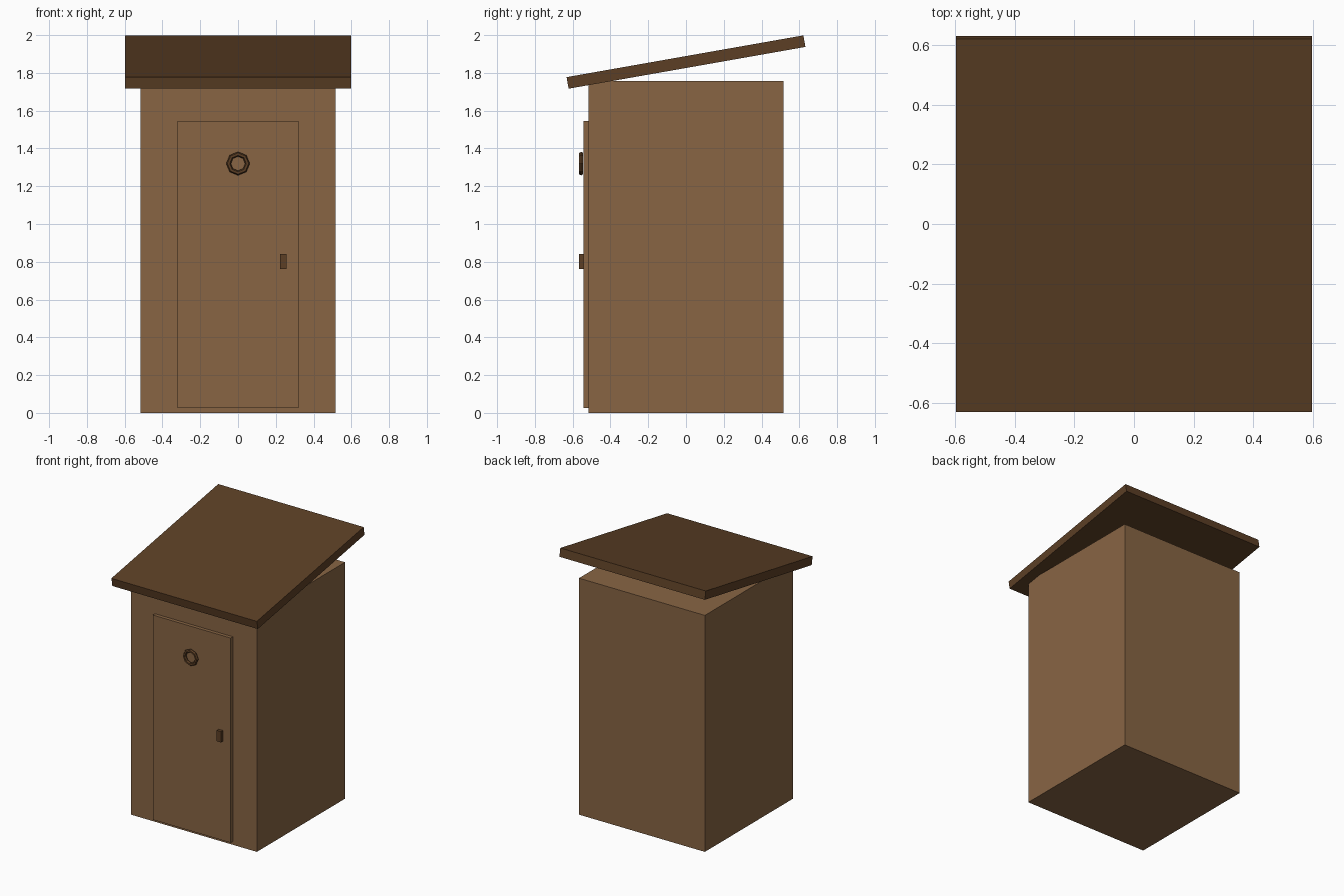
import bpy
import math

if "Cube" in bpy.data.objects:
    bpy.data.objects.remove(bpy.data.objects["Cube"], do_unlink=True)


def srgb(*rgb):
    return tuple((c / 255 / 12.92) if c < 11 else ((c / 255 + 0.055) / 1.055) ** 2.4 for c in rgb) + (1.0,)


def material(name, color):
    mat = bpy.data.materials.new(name)
    mat.use_nodes = True
    mat.diffuse_color = color
    mat.node_tree.nodes["Principled BSDF"].inputs["Base Color"].default_value = color
    return mat


def box(name, center, size, mat, tilt=0.0):
    bpy.ops.mesh.primitive_cube_add(size=1, location=center, rotation=(tilt, 0, 0))
    obj = bpy.context.object
    obj.name = name
    obj.scale = size
    obj.data.materials.append(mat)
    return obj


light_wood = material("light wood", srgb(136, 101, 68))
dark_wood = material("dark wood", srgb(92, 63, 37))

# Cabin and raised door panel
box("cabin", (0, 0, 0.878), (1.034, 1.034, 1.756), light_wood)
box("door", (0, -0.5275, 0.785), (0.64, 0.031, 1.52), light_wood)

# Sloping roof slab, lowest at the front
box("roof", (0, 0, 1.8575), (1.195, 1.273, 0.062), dark_wood, math.radians(10))

# Door handle
box("door_handle", (0.239, -0.553, 0.802), (0.034, 0.028, 0.08), dark_wood)

# Faceted ring around the peephole
bpy.ops.mesh.primitive_torus_add(
    major_segments=8, minor_segments=6, major_radius=0.05, minor_radius=0.0125,
    location=(0, -0.555, 1.32), rotation=(math.pi / 2, 0, 0))
ring = bpy.context.object
ring.name = "door_ring"
ring.data.materials.append(dark_wood)
